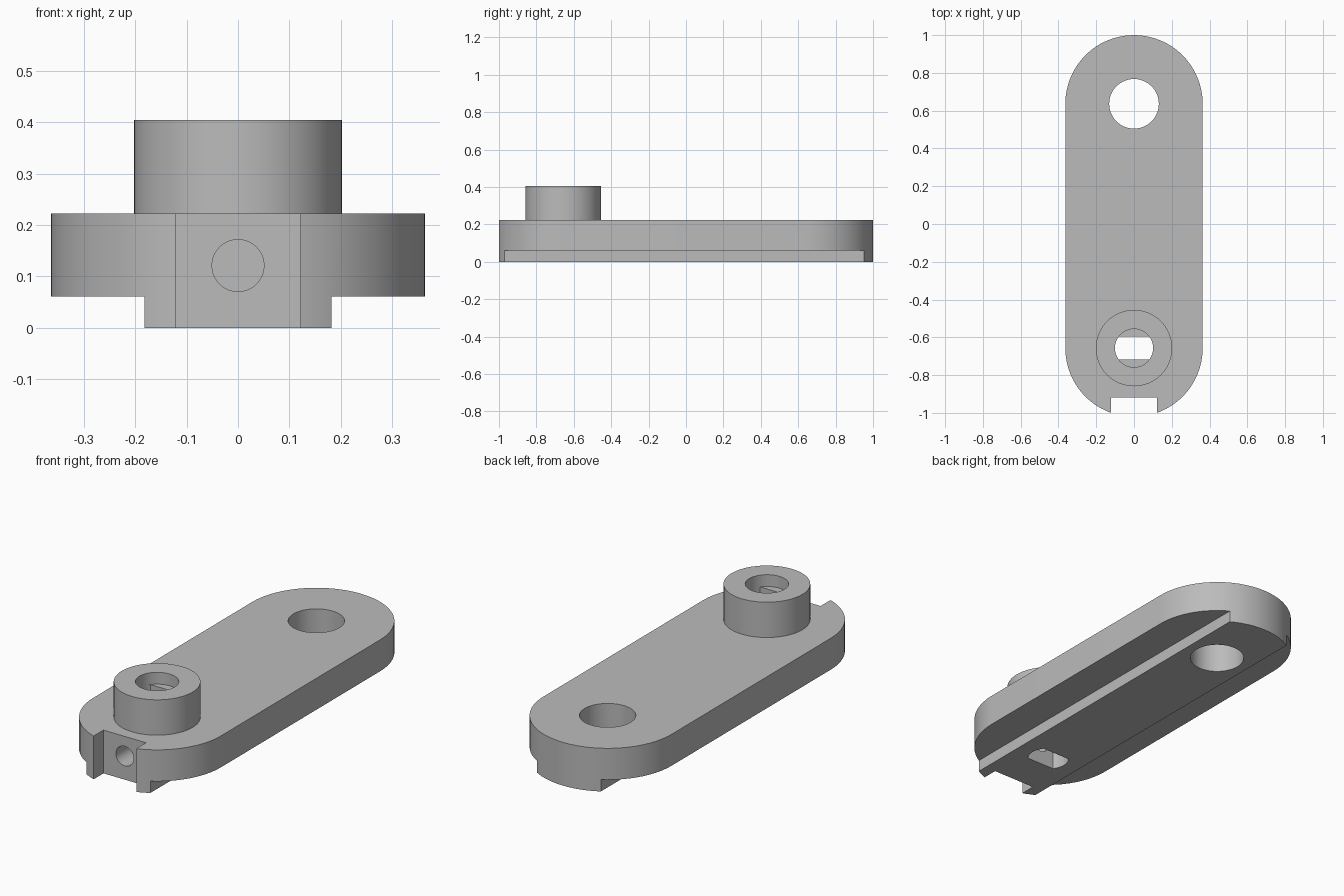
import bpy
import bmesh
from math import asin, cos, sin, pi
from mathutils import Matrix, Vector

if "Cube" in bpy.data.objects:
    bpy.data.objects.remove(bpy.data.objects["Cube"])

U = 0.020208            # one design unit
BACK = 1 - 18 * U       # centre of the plain hole
FRONT = 1 - 82 * U      # centre of the boss

grey = bpy.data.materials.new("plain grey")
grey.use_nodes = True
grey.diffuse_color = (0.5, 0.5, 0.5, 1)
grey.node_tree.nodes["Principled BSDF"].inputs["Base Color"].default_value = (0.5, 0.5, 0.5, 1)


def arc(r, start, end, cy=0.0, n=32):
    steps = [start + (end - start) * i / n for i in range(n + 1)]
    return [(r * cos(a), cy + r * sin(a)) for a in steps]


def circle(r, cy=0.0, n=64):
    return arc(r, 0, 2 * pi, cy, n)[:-1]


def rect(x0, x1, y0, y1):
    return [(x0, y0), (x1, y0), (x1, y1), (x0, y1)]


def prism(name, outline, z0, z1):
    bm = bmesh.new()
    base = bm.faces.new([bm.verts.new((x, y, z0)) for x, y in outline])
    top = bmesh.ops.extrude_face_region(bm, geom=[base])["geom"]
    verts = [v for v in top if isinstance(v, bmesh.types.BMVert)]
    bmesh.ops.translate(bm, vec=Vector((0, 0, z1 - z0)), verts=verts)
    bmesh.ops.recalc_face_normals(bm, faces=bm.faces[:])
    mesh = bpy.data.meshes.new(name)
    bm.to_mesh(mesh)
    bm.free()
    mesh.materials.append(grey)
    obj = bpy.data.objects.new(name, mesh)
    bpy.context.scene.collection.objects.link(obj)
    return obj


def combine(target, tool, operation):
    mod = target.modifiers.new(operation.lower(), "BOOLEAN")
    mod.operation = operation
    mod.solver = "EXACT"
    mod.object = tool
    bpy.context.view_layer.objects.active = target
    bpy.ops.object.modifier_apply(modifier=mod.name)
    bpy.data.objects.remove(tool)


# Round-ended arm with the boss standing on it
outline = arc(18 * U, 0, pi, BACK) + arc(18 * U, pi, 2 * pi, FRONT)
arm = prism("link_arm", outline, 0, 11 * U)
combine(arm, prism("boss", circle(10 * U, FRONT), 5 * U, 20 * U), "UNION")

# Side steps leave a narrow rail underneath
for side in (-1, 1):
    xs = sorted((side * 9 * U, side * 25 * U))
    combine(arm, prism("step_cutter", rect(*xs, -1.3, 1.3), -0.1, 3 * U), "DIFFERENCE")

# Front notch and plain back hole
combine(arm, prism("notch_cutter", rect(-6 * U, 6 * U, -1.3, FRONT - 13 * U), -0.1, 0.6), "DIFFERENCE")
combine(arm, prism("hole_cutter", circle(6.5 * U, BACK), -0.1, 0.6), "DIFFERENCE")

# Flat-sided shaft hole, with a round counterbore in the boss
a = asin(0.6)
flats = arc(5 * U, -a, a, FRONT, 14) + arc(5 * U, pi - a, pi + a, FRONT, 14)
combine(arm, prism("shaft_cutter", flats, -0.1, 18 * U), "DIFFERENCE")
combine(arm, prism("bore_cutter", circle(5 * U, FRONT), 17 * U, 0.6), "DIFFERENCE")

# Clamping screw hole from the notch to the shaft hole
screw = prism("screw_cutter", circle(2.5 * U, 0, 40), 0, 16 * U)
screw.data.transform(Matrix.Translation((0, FRONT, 6 * U)) @ Matrix.Rotation(pi / 2, 4, "X"))
combine(arm, screw, "DIFFERENCE")

# Smooth the round walls and keep the edges sharp
bpy.ops.object.select_all(action="DESELECT")
arm.select_set(True)
bpy.context.view_layer.objects.active = arm
bpy.ops.object.shade_smooth_by_angle(angle=pi / 6)
